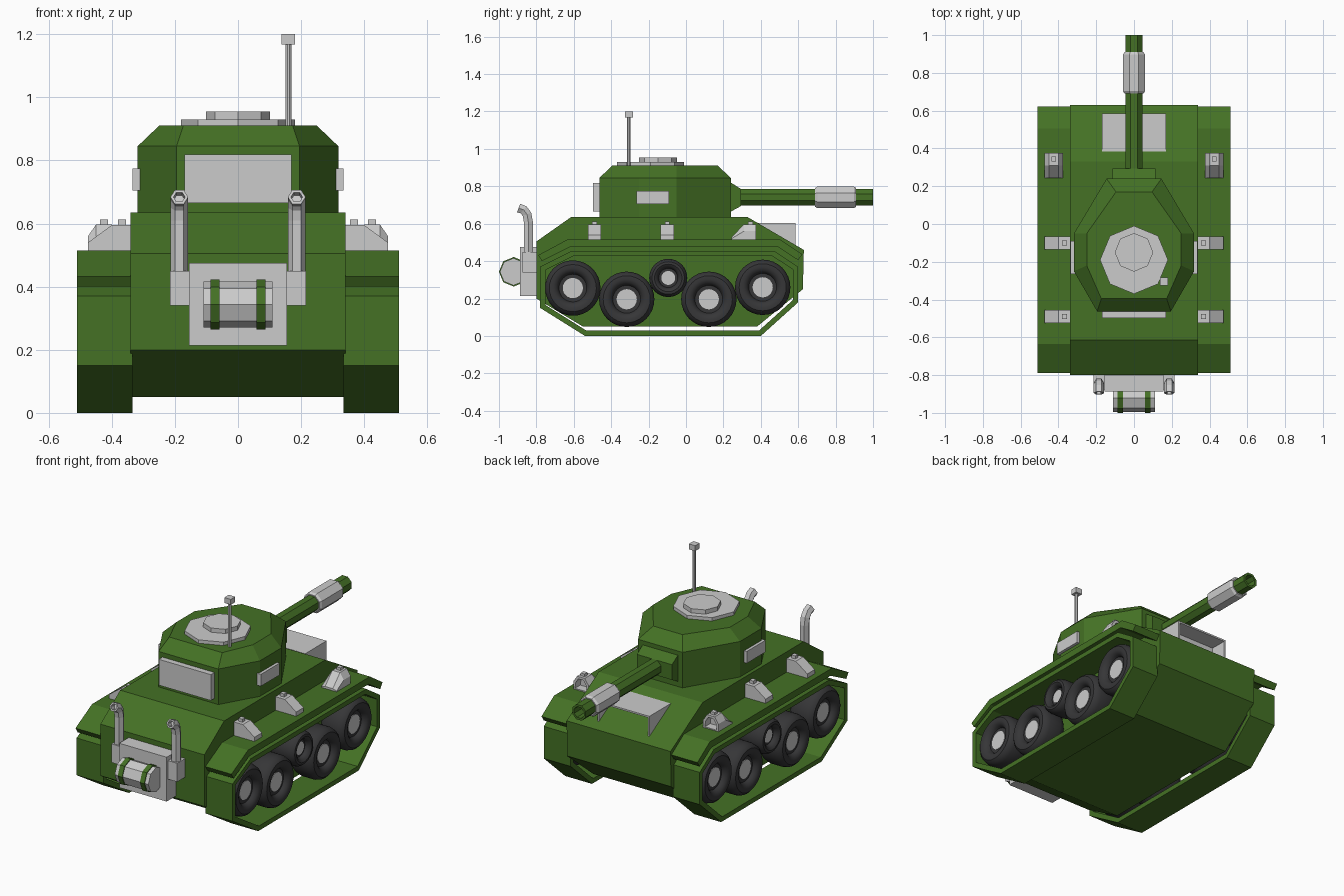
import bpy, bmesh, math
from mathutils import Vector

if "Cube" in bpy.data.objects:
    bpy.data.objects.remove(bpy.data.objects["Cube"])


def material(name, rgb):
    m = bpy.data.materials.new(name)
    m.diffuse_color = (*rgb, 1)
    m.use_nodes = True
    m.node_tree.nodes["Principled BSDF"].inputs["Base Color"].default_value = m.diffuse_color
    return m


GREEN = material("army green", (0.058, 0.165, 0.018))
GREY = material("light grey", (0.60, 0.60, 0.60))
RUBBER = material("dark rubber", (0.037, 0.037, 0.039))


def make(name, verts, faces, mat, smooth=False):
    me = bpy.data.meshes.new(name)
    me.from_pydata(verts, [], faces)
    bm = bmesh.new()
    bm.from_mesh(me)
    bmesh.ops.remove_doubles(bm, verts=bm.verts, dist=1e-5)
    bmesh.ops.recalc_face_normals(bm, faces=bm.faces)
    bm.to_mesh(me)
    bm.free()
    me.materials.append(mat)
    ob = bpy.data.objects.new(name, me)
    bpy.context.collection.objects.link(ob)
    if smooth:
        for p in me.polygons:
            p.use_smooth = True
        me.set_sharp_from_angle(angle=math.radians(35))
    return ob


def loft(name, rings, mat, caps=True, closed=False, smooth=False):
    """Skin a list of equal-length point rings."""
    n = len(rings[0])
    verts = [v for r in rings for v in r]
    faces = []
    for k in range(len(rings) if closed else len(rings) - 1):
        a, b = k * n, ((k + 1) % len(rings)) * n
        faces += [(a + i, a + (i + 1) % n, b + (i + 1) % n, b + i) for i in range(n)]
    if caps and not closed:
        faces += [tuple(range(n)), tuple(range((len(rings) - 1) * n, len(rings) * n))]
    return make(name, verts, faces, mat, smooth)


def prism_x(name, pts, x0, x1, mat):
    return loft(name, [[(x, y, z) for y, z in pts] for x in (x0, x1)], mat)


def prism_y(name, pts, y0, y1, mat):
    return loft(name, [[(x, y, z) for x, z in pts] for y in (y0, y1)], mat)


def box(name, x0, x1, y0, y1, z0, z1, mat):
    return prism_x(name, [(y0, z0), (y1, z0), (y1, z1), (y0, z1)], x0, x1, mat)


def lathe(name, profile, n, axis, centre, mat, phase=0.0, smooth=False):
    """Revolve (position, radius) pairs around an axis."""
    rings = []
    for a, r in profile:
        ring = []
        for i in range(n):
            t = 2 * math.pi * (i + phase) / n
            c, s = r * math.cos(t), r * math.sin(t)
            p = {'x': (a, c, s), 'y': (c, a, s), 'z': (c, s, a)}[axis]
            ring.append(tuple(Vector(p) + Vector(centre)))
        rings.append(ring)
    return loft(name, rings, mat, smooth=smooth, caps=False)


def recess(ob, direction, margin, depth):
    """Inset and sink the largest face that looks along a direction."""
    bm = bmesh.new()
    bm.from_mesh(ob.data)
    d = Vector(direction)
    f = max((f for f in bm.faces if f.normal.dot(d) > 0.9), key=lambda f: f.calc_area())
    bmesh.ops.inset_region(bm, faces=[f], thickness=margin)
    bmesh.ops.translate(bm, verts=bmesh.ops.extrude_discrete_faces(bm, faces=[f])["faces"][0].verts[:],
                        vec=-d * depth)
    bm.to_mesh(ob.data)
    bm.free()


def inset_poly(pts, d):
    """Move each edge of a counter-clockwise outline inward."""
    out = []
    for i, p in enumerate(pts):
        a, b, c = Vector(pts[i - 1]), Vector(p), Vector(pts[(i + 1) % len(pts)])
        e, f = (b - a).normalized(), (c - b).normalized()
        n1, n2 = Vector((-e.y, e.x)), Vector((-f.y, f.x))
        out.append(tuple(b + (n1 + n2) * d / (1 + n1.dot(n2))))
    return out


# hull
prism_x("hull", [(-0.55, 0.05), (0.38, 0.05), (0.625, 0.25), (0.63, 0.46), (0.33, 0.635),
                 (-0.615, 0.635), (-0.80, 0.505), (-0.80, 0.20)], -0.34, 0.34, GREEN)

# turret
half_low = [(0.145, 0.24), (0.318, -0.05), (0.318, -0.25), (0.195, -0.463)]
half_top = [(0.095, 0.17), (0.25, -0.05), (0.25, -0.22), (0.173, -0.395)]
def full(h, z):
    return [(x, y, z) for x, y in h] + [(-x, y, z) for x, y in reversed(h)]
loft("turret", [full(half_low, 0.63), full(half_low, 0.845), full(half_top, 0.91)], GREEN)
box("turret_back_plate", -0.17, 0.17, -0.497, -0.45, 0.665, 0.818, GREY)
for s in (-1, 1):
    box("turret_side_plate", s * 0.31, s * 0.335, -0.265, -0.09, 0.705, 0.775, GREY)

# hatch and antenna
lathe("hatch", [(0.90, 0), (0.90, 0.18), (0.93, 0.18), (0.93, 0)], 8, 'z', (0, -0.19, 0), GREY)
lathe("hatch_lid", [(0.92, 0), (0.92, 0.102), (0.955, 0.102), (0.955, 0)], 8, 'z', (0, -0.15, 0), GREY)
lathe("antenna", [(0.90, 0), (0.90, 0.01), (1.18, 0.01), (1.18, 0)], 8, 'z', (0.16, -0.305, 0), GREY, 0.5)
box("antenna_tip", 0.138, 0.18, -0.325, -0.283, 1.168, 1.2, GREY)

# gun
prism_x("gun_mantlet", [(0.15, 0.665), (0.24, 0.665), (0.295, 0.695), (0.295, 0.785), (0.24, 0.82),
                        (0.15, 0.82)], -0.115, 0.115, GREEN)
lathe("gun_barrel", [(0.25, 0), (0.25, 0.0475), (1.0, 0.0475), (1.0, 0.034), (0.92, 0.034), (0.92, 0)],
      8, 'y', (0, 0, 0.741), GREEN, 0.5)
lathe("gun_sleeve", [(0.69, 0.04), (0.69, 0.054), (0.703, 0.063), (0.897, 0.063), (0.91, 0.054), (0.91, 0.04)],
      8, 'y', (0, 0, 0.741), GREY, 0.5)

# front hull box with a sunken front face
front_box = prism_x("front_box", [(0.385, 0.605), (0.385, 0.56), (0.585, 0.46), (0.585, 0.605)],
                    -0.17, 0.17, GREY)
recess(front_box, (0, 1, 0), 0.014, 0.10)

# rear engine box and fuel drum
box("engine_box", -0.155, 0.155, -0.888, -0.79, 0.213, 0.475, GREY)
lathe("fuel_drum", [(-0.11, 0), (-0.11, 0.073), (0.11, 0.073), (0.11, 0)], 8, 'x', (0, -0.922, 0.343), GREY)
for s in (-1, 1):
    lathe("drum_strap", [(s * 0.058, 0), (s * 0.058, 0.079), (s * 0.087, 0.079), (s * 0.087, 0)],
          8, 'x', (0, -0.921, 0.343), GREEN)

# exhaust pipes: (y, z, heading in degrees, radius)
PIPE = [(-0.843, 0.43, 90, 1), (-0.843, 0.61, 90, 1), (-0.850, 0.65, 110, 1), (-0.868, 0.674, 140, 1),
        (-0.895, 0.684, 160, 1), (-0.895, 0.684, 160, 0.65), (-0.865, 0.674, 160, 0.65)]
for s in (-1, 1):
    box("exhaust_base", s * 0.15, s * 0.215, -0.875, -0.80, 0.34, 0.45, GREY)
    rings = []
    for y, z, deg, k in PIPE:
        h = math.radians(deg)
        ring = []
        for i in range(6):
            t = math.pi * i / 3
            u, v = 0.028 * k * math.cos(t), 0.028 * k * math.sin(t)
            ring.append((s * 0.186 + u, y - v * math.sin(h), z + v * math.cos(h)))
        rings.append(ring)
    loft("exhaust_pipe", rings, GREY)

# running gear on both sides
TRACK = [(-0.54, 0.0), (0.40, 0.0), (0.60, 0.18), (0.60, 0.37), (0.47, 0.455),
         (-0.61, 0.455), (-0.78, 0.37), (-0.78, 0.15)]
FENDER = [(-0.77, 0.40), (-0.622, 0.475), (0.492, 0.475), (0.60, 0.405), (0.622, 0.437),
          (0.505, 0.515), (-0.635, 0.515), (-0.79, 0.432)]
WHEELS = [(-0.605, 0.256, 0.148), (-0.317, 0.196, 0.148), (-0.095, 0.31, 0.102),
          (0.122, 0.196, 0.148), (0.41, 0.26, 0.148)]
for s in (-1, 1):
    inner = inset_poly(TRACK, 0.028)
    loft("track", [[(s * x, y, z) for y, z in o] for x, o in
                   ((0.335, TRACK), (0.51, TRACK), (0.51, inner), (0.335, inner))], GREEN, closed=True)
    prism_x("fender", FENDER, s * 0.335, s * 0.51, GREEN)
    for y, z, r in WHEELS:
        tyre = [(0.34, 0), (0.34, 0.8), (0.36, 0.94), (0.39, 1), (0.46, 1), (0.485, 0.95), (0.498, 0.85),
                (0.50, 0.72), (0.493, 0.6), (0.48, 0.53), (0.468, 0.5), (0.468, 0.36), (0.45, 0.36), (0.45, 0)]
        lathe("wheel_tyre", [(s * a, r * k) for a, k in tyre], 32, 'x', (0, y, z), RUBBER, smooth=True)
        lathe("wheel_hub", [(s * 0.445, 0), (s * 0.445, r * 0.365), (s * 0.472, r * 0.365), (s * 0.472, 0)],
              24, 'x', (0, y, z), GREY, smooth=True)

    # headlight: sloped back, chamfered shoulders, hollow front
    sec = [(0.375, 0.51), (0.375, 0.56), (0.40, 0.597), (0.45, 0.597), (0.475, 0.56), (0.475, 0.51)]
    rings = [[(s * x, y, 0.51 + (z - 0.51) * k) for x, z in sec] for y, k in ((0.243, 0.2), (0.31, 1), (0.375, 1))]
    lamp = loft("headlight", rings, GREY)
    recess(lamp, (0, 1, 0), 0.016, 0.05)
    box("headlight_knob", s * 0.412, s * 0.438, 0.332, 0.358, 0.59, 0.613, GREY)

    # stowage boxes on the fender
    for y in (-0.10, -0.49):
        prism_y("fender_box", [(s * x, z) for x, z in ((0.33, 0.51), (0.33, 0.595), (0.40, 0.595),
                                                       (0.475, 0.54), (0.475, 0.51))], y - 0.035, y + 0.035, GREY)
        box("fender_box_knob", s * 0.355, s * 0.381, y - 0.013, y + 0.013, 0.59, 0.613, GREY)
